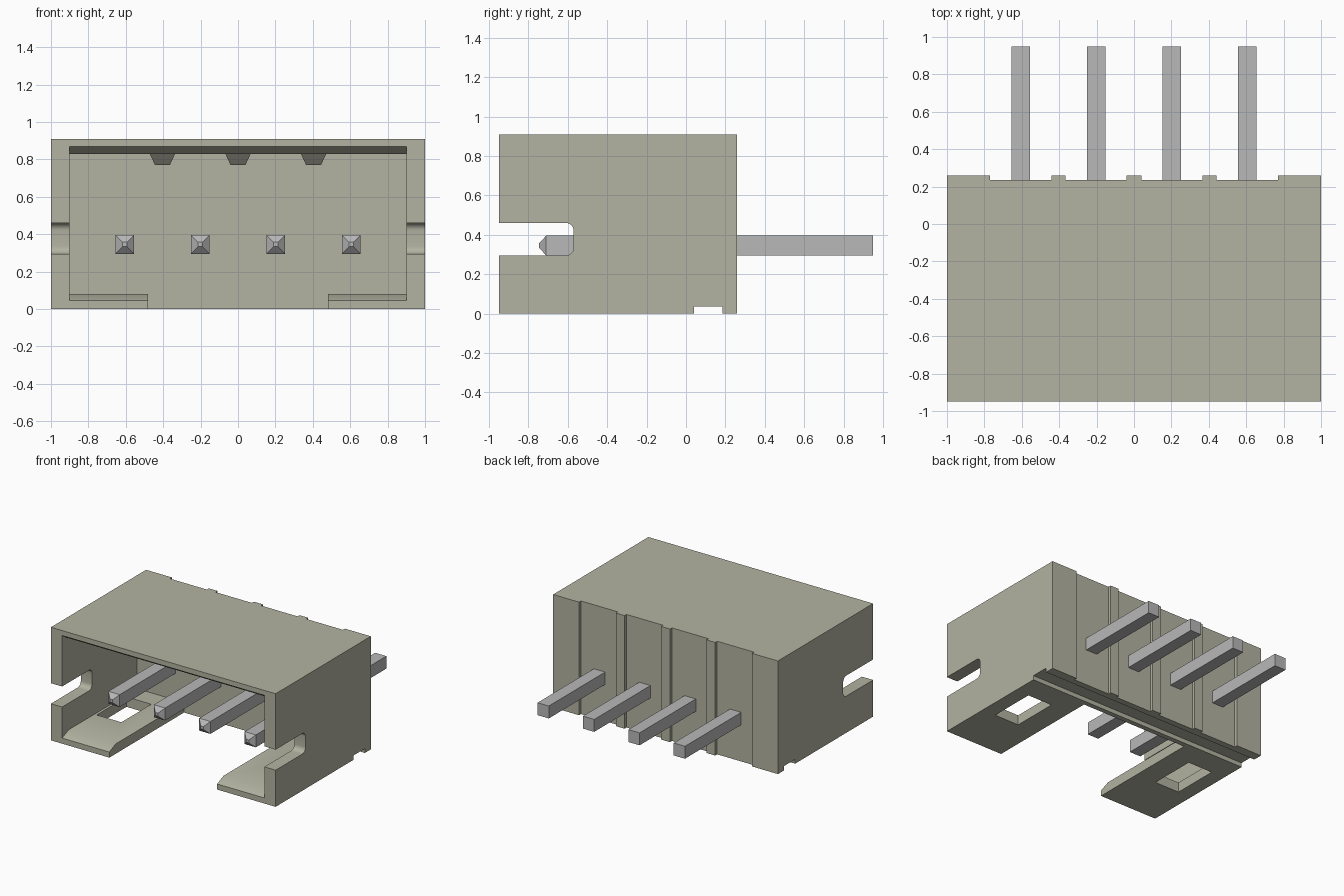
import bpy, bmesh, math
from mathutils import Vector

cube = bpy.data.objects.get("Cube")
if cube:
    bpy.data.objects.remove(cube, do_unlink=True)


def material(name, rgb):
    m = bpy.data.materials.new(name)
    m.use_nodes = True
    m.diffuse_color = (*rgb, 1)
    m.node_tree.nodes["Principled BSDF"].inputs["Base Color"].default_value = (*rgb, 1)
    return m


BEIGE = material("beige plastic", (0.45, 0.45, 0.36))
METAL = material("grey metal", (0.48, 0.48, 0.485))


def add_object(name, bm, mat):
    bmesh.ops.recalc_face_normals(bm, faces=bm.faces)
    mesh = bpy.data.meshes.new(name)
    bm.to_mesh(mesh)
    bm.free()
    mesh.materials.append(mat)
    ob = bpy.data.objects.new(name, mesh)
    bpy.context.collection.objects.link(ob)
    return ob


def prism(name, profile, offset, mat=BEIGE):
    """Extrude a closed planar profile by an offset vector."""
    bm = bmesh.new()
    face = bm.faces.new([bm.verts.new(p) for p in profile])
    ext = bmesh.ops.extrude_face_region(bm, geom=[face])
    verts = [g for g in ext["geom"] if isinstance(g, bmesh.types.BMVert)]
    bmesh.ops.translate(bm, verts=verts, vec=Vector(offset))
    return add_object(name, bm, mat)


def box(name, x0, x1, y0, y1, z0, z1):
    return prism(name, [(x0, y0, z0), (x1, y0, z0), (x1, y1, z0), (x0, y1, z0)],
                 (0, 0, z1 - z0))


def side_prism(name, yz, half_width):
    return prism(name, [(-half_width, y, z) for y, z in yz], (2 * half_width, 0, 0))


# Housing block and the shapes cut from it
housing = box("housing", -1, 1, -0.95, 0.26, 0, 0.91)
cutters = [
    # plug cavity with lead-in bevels at the mouth
    side_prism("cavity_cutter", [(-1.0, 0.045), (-0.95, 0.045), (-0.87, 0.08), (0, 0.08),
                                 (0, 0.83), (-0.89, 0.83), (-0.95, 0.87), (-1.0, 0.87)], 0.9),
    # open middle of the floor
    box("floor_gap_cutter", -0.48, 0.48, -1.0, 0, -0.1, 0.3),
    # groove across the underside
    box("groove_cutter", -1.1, 1.1, 0.04, 0.185, -0.1, 0.035),
]

# Rounded slots through both side walls
y_end, z_low, z_high, r = -0.57, 0.295, 0.46, 0.04
slot = [(-1.0, z_low)]
for cz, start in ((z_low + r, -90), (z_high - r, 0)):
    for i in range(7):
        a = math.radians(start + 15 * i)
        slot.append((y_end - r + r * math.cos(a), cz + r * math.sin(a)))
slot.append((-1.0, z_high))
cutters.append(side_prism("side_slot_cutter", slot, 1.1))

# Floor windows
for x0, x1 in ((-0.88, -0.66), (0.66, 0.88)):
    cutters.append(box("window_cutter", x0, x1, -0.54, -0.16, -0.1, 0.2))

# Shallow back recesses, leaving upright ribs between them
for x0, x1 in ((-0.77, -0.442), (-0.365, -0.04), (0.04, 0.365), (0.442, 0.77)):
    cutters.append(box("recess_cutter", x0, x1, 0.235, 0.4, -0.1, 1.0))

for c in cutters:
    c.hide_render = True
    mod = housing.modifiers.new(c.name, "BOOLEAN")
    mod.operation = "DIFFERENCE"
    mod.solver = "EXACT"
    mod.object = c

# Bake the cuts and drop the cutters
bpy.context.view_layer.update()
graph = bpy.context.evaluated_depsgraph_get()
baked = bpy.data.meshes.new_from_object(housing.evaluated_get(graph))
housing.modifiers.clear()
housing.data = baked
baked.materials.clear()
baked.materials.append(BEIGE)
for p in baked.polygons:
    p.material_index = 0
for c in cutters:
    bpy.data.objects.remove(c, do_unlink=True)
bpy.ops.object.select_all(action="DESELECT")
housing.select_set(True)
bpy.context.view_layer.objects.active = housing
bpy.ops.object.shade_smooth_by_angle(angle=math.radians(25))

# Tapered ribs under the ceiling, with a sloped front end
for i, x in enumerate((-0.404, 0, 0.404)):
    rib = prism(f"ceiling_rib_{i + 1}",
                [(x - 0.07, -0.8, 0.835), (x - 0.04, -0.74, 0.77),
                 (x + 0.04, -0.74, 0.77), (x + 0.07, -0.8, 0.835)], (0, 0.82, 0))
    for v in rib.data.vertices:
        v.co.y = min(v.co.y, 0.01)

# Square pins with pointed front tips
for i in range(4):
    x, z, h, t = -0.606 + 0.404 * i, 0.345, 0.05, 0.012
    bm = bmesh.new()
    rings = []
    for y, s in ((-0.745, t), (-0.71, h), (0.95, h)):
        rings.append([bm.verts.new((x + dx * s, y, z + dz * s))
                      for dx, dz in ((-1, -1), (1, -1), (1, 1), (-1, 1))])
    for a, b in zip(rings, rings[1:]):
        for k in range(4):
            n = (k + 1) % 4
            bm.faces.new((a[k], a[n], b[n], b[k]))
    bm.faces.new(rings[0])
    bm.faces.new(rings[-1])
    add_object(f"pin_{i + 1}", bm, METAL)
